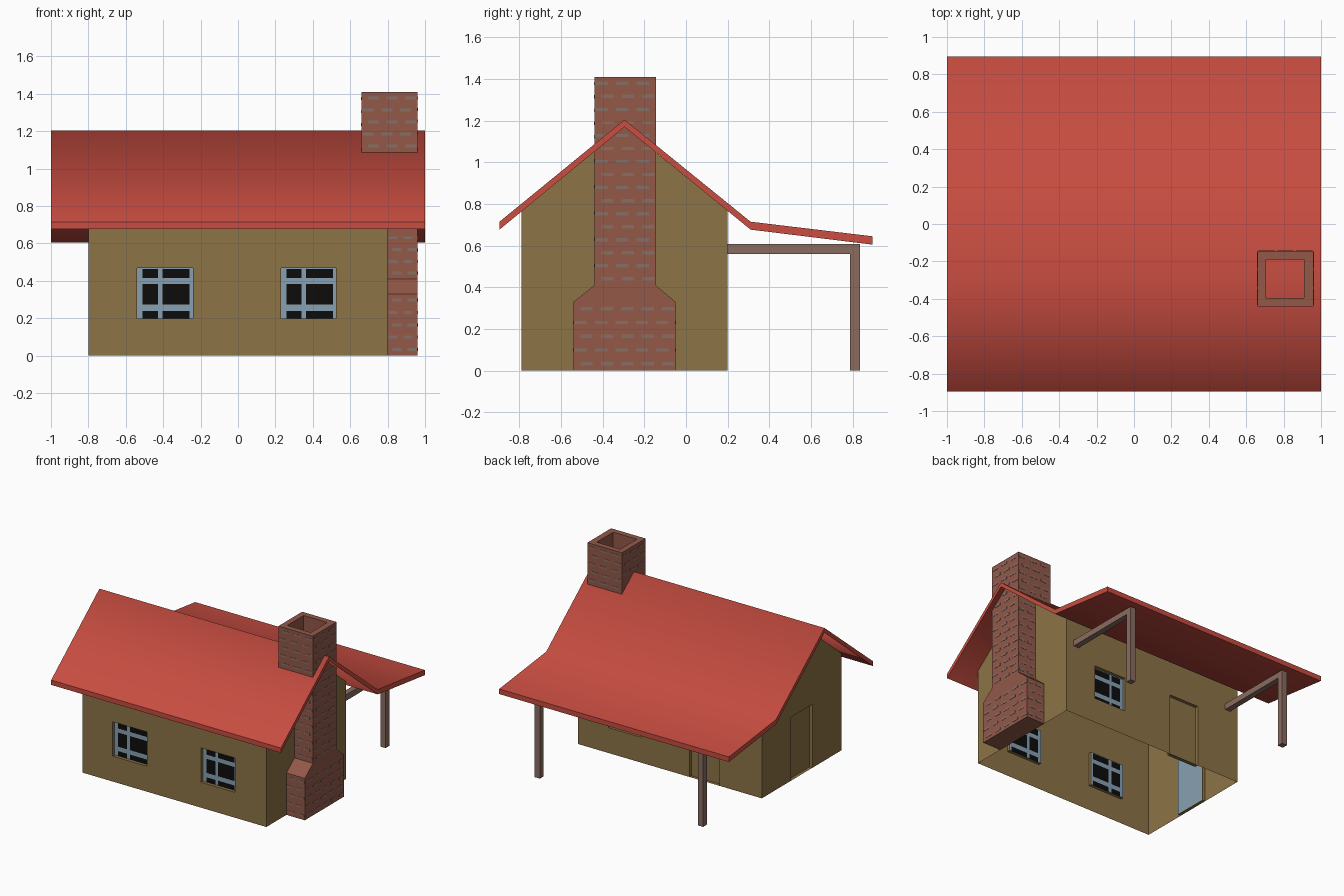
import bpy, bmesh
from mathutils import Vector

if "Cube" in bpy.data.objects:
    bpy.data.objects.remove(bpy.data.objects["Cube"])


def material(name, rgb):
    m = bpy.data.materials.new(name)
    lin = [((c / 255 + 0.055) / 1.055) ** 2.4 if c > 10 else c / 255 / 12.92 for c in rgb]
    m.diffuse_color = (*lin, 1)
    m.use_nodes = True
    m.node_tree.nodes["Principled BSDF"].inputs["Base Color"].default_value = m.diffuse_color
    return m


WALL = material("wall_brown", (140, 115, 70))
ROOF = material("roof_red", (200, 77, 65))
BRICK = material("brick", (147, 88, 73))
MORTAR = material("mortar", (134, 112, 102))
FRAME = material("blue_grey", (135, 160, 178))
GLASS = material("black_glass", (12, 12, 12))
WOOD = material("post_wood", (138, 108, 97))


def finish(name, bm, mats):
    me = bpy.data.meshes.new(name)
    bm.to_mesh(me)
    bm.free()
    for m in mats:
        me.materials.append(m)
    ob = bpy.data.objects.new(name, me)
    bpy.context.collection.objects.link(ob)
    return ob


def face(bm, pts, toward, mat=0):
    """Add a polygon whose normal points along 'toward'."""
    f = bm.faces.new([bm.verts.new(p) for p in pts])
    f.normal_update()
    if f.normal.dot(Vector(toward)) < 0:
        f.normal_flip()
    f.material_index = mat
    return f


def box(bm, x0, x1, y0, y1, z0, z1, mat=0):
    r = bmesh.ops.create_cube(bm, size=1)
    for v in r["verts"]:
        v.co = ((x0 + x1) / 2 + v.co.x * (x1 - x0),
                (y0 + y1) / 2 + v.co.y * (y1 - y0),
                (z0 + z1) / 2 + v.co.z * (z1 - z0))
        for f in v.link_faces:
            f.material_index = mat


def wall(name, place, out, outline, windows=(), doors=()):
    """Thin wall; place(u, z, depth) maps to space, openings are recessed."""
    out = Vector(out)
    bm = bmesh.new()
    us = sorted({outline[0], outline[1], *[u for o in (*windows, *doors) for u in o[:2]]})
    zs = sorted({0, outline[2], *[z for o in (*windows, *doors) for z in o[2:]]})

    def quad(u0, u1, z0, z1, d, mat=0, way=out):
        face(bm, [place(u0, z0, d), place(u1, z0, d), place(u1, z1, d), place(u0, z1, d)], way, mat)

    for u0, u1 in zip(us, us[1:]):
        for z0, z1 in zip(zs, zs[1:]):
            if not any(o[0] <= u0 and u1 <= o[1] and o[2] <= z0 and z1 <= o[3]
                       for o in (*windows, *doors)):
                quad(u0, u1, z0, z1, 0)
    # gable triangle
    if len(outline) > 3:
        a, b, z, top = outline
        face(bm, [place(a, z, 0), place(b, z, 0), place((a + b) / 2, top, 0)], out)
    # jambs around each opening
    D = 0.025
    for a, b, z0, z1 in (*windows, *doors):
        c = Vector(place((a + b) / 2, (z0 + z1) / 2, 0))
        ring = [(a, z0), (a, z1), (b, z1), (b, z0)]
        for (p, q), (r, s) in zip(ring, ring[1:] + ring[:1]):
            pts = [place(p, q, 0), place(r, s, 0), place(r, s, D), place(p, q, D)]
            face(bm, pts, c - Vector(pts[0]))
    # doors: wall brown outside, blue-grey inside
    for a, b, z0, z1 in doors:
        quad(a, b, z0, z1, D)
        quad(a, b, z0, z1, D + 0.004, 1, -out)
    # windows: blue-grey bars around black panes
    cols, rows = [0, .1, .37, .45, .94, 1], [0, .14, .27, .68, .8, .98, 1]
    for a, b, z0, z1 in windows:
        for i in range(len(cols) - 1):
            for j in range(len(rows) - 1):
                black = i in (1, 3) and j in (0, 2, 4)
                quad(a + (b - a) * cols[i], a + (b - a) * cols[i + 1],
                     z0 + (z1 - z0) * rows[j], z0 + (z1 - z0) * rows[j + 1],
                     D, 2 if black else 1)
    bmesh.ops.remove_doubles(bm, verts=bm.verts, dist=1e-5)
    finish(name, bm, [WALL, FRAME, GLASS])


# house walls
X, YF, YB, EAVE, PEAK = 0.8, -0.79, 0.20, 0.768, 1.168
wall("front_wall", lambda u, z, d: (u, YF + d, z), (0, -1, 0), (-X, X, EAVE),
     windows=[(-.54, -.24, .2, .47), (.23, .525, .2, .47)])
wall("back_wall", lambda u, z, d: (u, YB - d, z), (0, 1, 0), (-X, X, EAVE),
     windows=[(.25, .535, .2, .47)], doors=[(-.43, -.17, 0, .49)])
wall("left_wall", lambda u, z, d: (-X + d, u, z), (-1, 0, 0), (YF, YB, EAVE, PEAK),
     doors=[(-.43, -.16, 0, .5)])
wall("right_wall", lambda u, z, d: (X - d, u, z), (1, 0, 0), (YF, YB, EAVE, PEAK))

# roof: one bent slab with the porch cover, smooth on top and underneath
prof = [(-.895, .715, .677), (-.295, 1.205, 1.17), (.31, .715, .677), (.895, .645, .605)]
bm = bmesh.new()
rings = [[bm.verts.new((x, y, z)) for x, z in ((-1, t), (1, t), (1, b), (-1, b))]
         for y, t, b in prof]
for r, s in zip(rings, rings[1:]):
    for k in range(4):
        f = bm.faces.new((r[k], r[(k + 1) % 4], s[(k + 1) % 4], s[k]))
        f.smooth = k in (0, 2)
bm.faces.new(rings[0])
bm.faces.new(rings[-1])
bmesh.ops.recalc_face_normals(bm, faces=bm.faces)
finish("roof", bm, [ROOF])

# chimney stack: shouldered profile extruded along x
bm = bmesh.new()
stack = [(-.54, 0), (-.05, 0), (-.05, .33), (-.145, .41), (-.145, 1.06),
         (-.44, 1.06), (-.44, .41), (-.54, .33)]
f = bm.faces.new([bm.verts.new((.8, y, z)) for y, z in stack])
ext = bmesh.ops.extrude_face_region(bm, geom=[f])
bmesh.ops.translate(bm, vec=(.16, 0, 0),
                    verts=[v for v in ext["geom"] if isinstance(v, bmesh.types.BMVert)])
bmesh.ops.recalc_face_normals(bm, faces=bm.faces)
finish("chimney_stack", bm, [BRICK])

# chimney top: open square tube through the roof
bm = bmesh.new()
outer = [(.66, -.44), (.96, -.44), (.96, -.145), (.66, -.145)]
inner = [(.705, -.395), (.91, -.395), (.91, -.19), (.705, -.19)]
loops = [[bm.verts.new((x, y, z)) for x, y in ring]
         for ring, z in ((outer, 1.06), (outer, 1.41), (inner, 1.41), (inner, 1.06))]
for i in range(4):
    a, b = loops[i], loops[(i + 1) % 4]
    for k in range(4):
        bm.faces.new((a[k], a[(k + 1) % 4], b[(k + 1) % 4], b[k]))
bmesh.ops.recalc_face_normals(bm, faces=bm.faces)
finish("chimney_top", bm, [BRICK])

# mortar: staggered thin dashes on the chimney faces
bm = bmesh.new()
T = 0.002


def dashes(a, b, z0, z1, add):
    n = max(1, round((b - a) / 0.1))
    step = (b - a) / n
    rows = round((z1 - z0) / 0.062)
    for r in range(rows):
        z = z0 + (r + .5) * (z1 - z0) / rows
        for i in range(n):
            u = a + (i + (.06 if r % 2 else .34)) * step
            add(u, u + step * .6, z - .008, z + .008)


def on_right(u, v, z, w): box(bm, .96, .96 + T, u, v, z, w)
def on_left(u, v, z, w): box(bm, .66 - T, .66, u, v, z, w)


dashes(-.54, -.05, 0, .33, on_right)
dashes(-.44, -.145, .41, 1.41, on_right)
dashes(-.44, -.145, 1.2, 1.41, on_left)
for x0, z0, z1, yf, yb in ((.8, 0, .33, -.54, -.05), (.8, .41, 1.04, -.44, -.145),
                           (.66, 1.09, 1.41, -.44, -.145)):
    dashes(x0, .96, z0, z1, lambda u, v, z, w: box(bm, u, v, yf - T, yf, z, w))
    dashes(x0, .96, z0, z1, lambda u, v, z, w: box(bm, u, v, yb, yb + T, z, w))
finish("chimney_mortar", bm, [MORTAR])

# porch posts and beams
for side, cx in (("left", -.71), ("right", .71)):
    bm = bmesh.new()
    box(bm, cx - .023, cx + .023, .788, .835, 0, .56)
    finish(side + "_porch_post", bm, [WOOD])
    bm = bmesh.new()
    box(bm, cx - .023, cx + .023, YB, .835, .56, .607)
    finish(side + "_porch_beam", bm, [WOOD])
